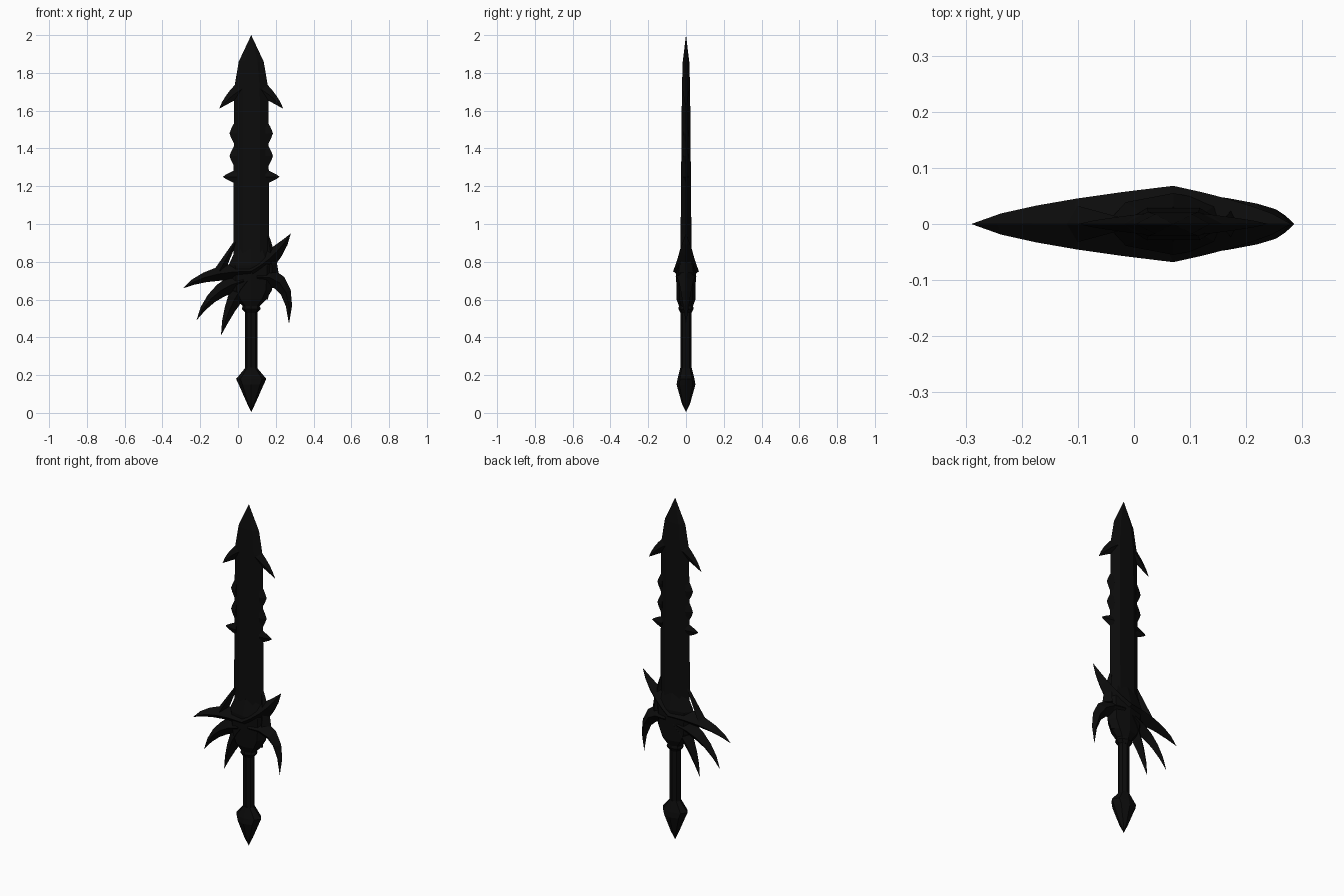
import bpy, bmesh
from math import cos, sin, pi
from mathutils import Vector

if "Cube" in bpy.data.objects:
    bpy.data.objects.remove(bpy.data.objects["Cube"], do_unlink=True)

AXIS = .07  # x of the sword's long axis
SHADE = .0035

black = bpy.data.materials.new("black_iron")
black.use_nodes = True
black.diffuse_color = (SHADE, SHADE, SHADE, 1)
shader = black.node_tree.nodes["Principled BSDF"]
shader.inputs["Base Color"].default_value = black.diffuse_color


def polygon(sides):
    """Unit cross-section with a corner on each edge of the part."""
    angles = [2 * pi * i / sides for i in range(sides)]
    return [Vector((cos(angle), sin(angle), 0)) for angle in angles]


DIAMOND, HEXAGON, OCTAGON = polygon(4), polygon(6), polygon(8)


def loft(name, centres, directions, widths, depths, section):
    """Join rings of one section, each spread along its own direction and along y."""
    bm = bmesh.new()
    rings = []
    for centre, direction, width, depth in zip(centres, directions, widths, depths):
        across, thick = direction * width, Vector((0, depth, 0))
        rings.append([bm.verts.new(centre + across * corner.x + thick * corner.y)
                      for corner in section])
    for lower, upper in zip(rings, rings[1:]):
        for j in range(len(section)):
            bm.faces.new((lower[j - 1], lower[j], upper[j], upper[j - 1]))
    bm.faces.new(rings[0])
    bm.faces.new(rings[-1])
    bmesh.ops.remove_doubles(bm, verts=bm.verts, dist=.0005)
    bmesh.ops.recalc_face_normals(bm, faces=bm.faces)
    mesh = bpy.data.meshes.new(name)
    bm.to_mesh(mesh)
    bm.free()
    mesh.materials.append(black)
    part = bpy.data.objects.new(name, mesh)
    bpy.context.collection.objects.link(part)


def upright(name, section, heights, widths, depths):
    """A part stacked along the sword's axis."""
    centres = [Vector((AXIS, 0, height)) for height in heights]
    directions = [Vector((1, 0, 0))] * len(centres)
    loft(name, centres, directions, widths, depths, section)


def horn(name, start, bend, tip, width, depth, steps=5):
    """A diamond-section spike that curves from start to tip and tapers to a point."""
    start, bend, tip = [Vector((x, 0, z)) for x, z in (start, bend, tip)]
    centres, directions, tapers = [], [], []
    for i in range(steps + 1):
        t = i / steps
        near, far = start.lerp(bend, t), bend.lerp(tip, t)
        along = (far - near).normalized()
        centres.append(near.lerp(far, t))
        directions.append(Vector((along.z, 0, -along.x)))
        tapers.append((1 - t) ** .8)
    widths = [width * taper for taper in tapers]
    depths = [depth * taper for taper in tapers]
    loft(name, centres, directions, widths, depths, DIAMOND)


# Blade, grip, collar, guard core and pommel
upright("blade", HEXAGON, heights=(.6, .95, 1.72, 1.86, 2),
        widths=(.09, .095, .09, .066, 0), depths=(.035, .033, .025, .02, 0))
upright("grip", OCTAGON, heights=(.2, .57), widths=(.033, .033), depths=(.028, .028))
upright("collar", OCTAGON, heights=(.53, .55, .58),
        widths=(.03, .05, .04), depths=(.03, .04, .035))
upright("guard", OCTAGON, heights=(.56, .6, .65, .78, .87),
        widths=(.04, .08, .11, .12, .08), depths=(.035, .05, .05, .055, .03))
upright("pommel", OCTAGON, heights=(.24, .18, .15, .05, .005),
        widths=(.03, .08, .066, .022, 0), depths=(.03, .045, .05, .022, 0))

# Spikes mirrored on both edges of the blade
for label, side in (("left", 1), ("right", -1)):
    root = AXIS + side * .075
    for name, height, reach, width in (("upper", 1.48, .115, .08),
                                       ("middle", 1.36, .115, .08),
                                       ("lower", 1.25, .15, .04)):
        point = AXIS + side * reach
        middle = (root + point) / 2
        horn(f"{label}_{name}_spike", start=(root, height), bend=(middle, height),
             tip=(point, height), width=width, depth=.016)
    horn(f"{label}_barb", start=(AXIS + side * .04, 1.72), bend=(AXIS + side * .11, 1.68),
         tip=(AXIS + side * .17, 1.61), width=.045, depth=.02)

# Band that wraps the guard and ends in a horn on each side
horn("right_sweeping_horn", start=(AXIS, .75), bend=(-.17, .75), tip=(-.29, .66),
     width=.055, depth=.068)
horn("left_rising_horn", start=(AXIS, .75), bend=(.2, .82), tip=(.28, .95),
     width=.07, depth=.068)

# Drooping horns under the band
horn("left_drooping_horn", start=(.1, .72), bend=(.29, .74), tip=(.27, .47),
     width=.06, depth=.055)
horn("right_outer_horn", start=(.03, .7), bend=(-.14, .66), tip=(-.22, .49),
     width=.055, depth=.05)
horn("right_inner_horn", start=(.05, .7), bend=(-.04, .6), tip=(-.09, .41),
     width=.06, depth=.05)

# Strands that grip the foot of the blade
horn("right_strand", start=(-.11, .73), bend=(-.06, .82), tip=(.01, .95),
     width=.03, depth=.035)
horn("left_strand", start=(.18, .74), bend=(.18, .84), tip=(.15, .97),
     width=.035, depth=.04)
